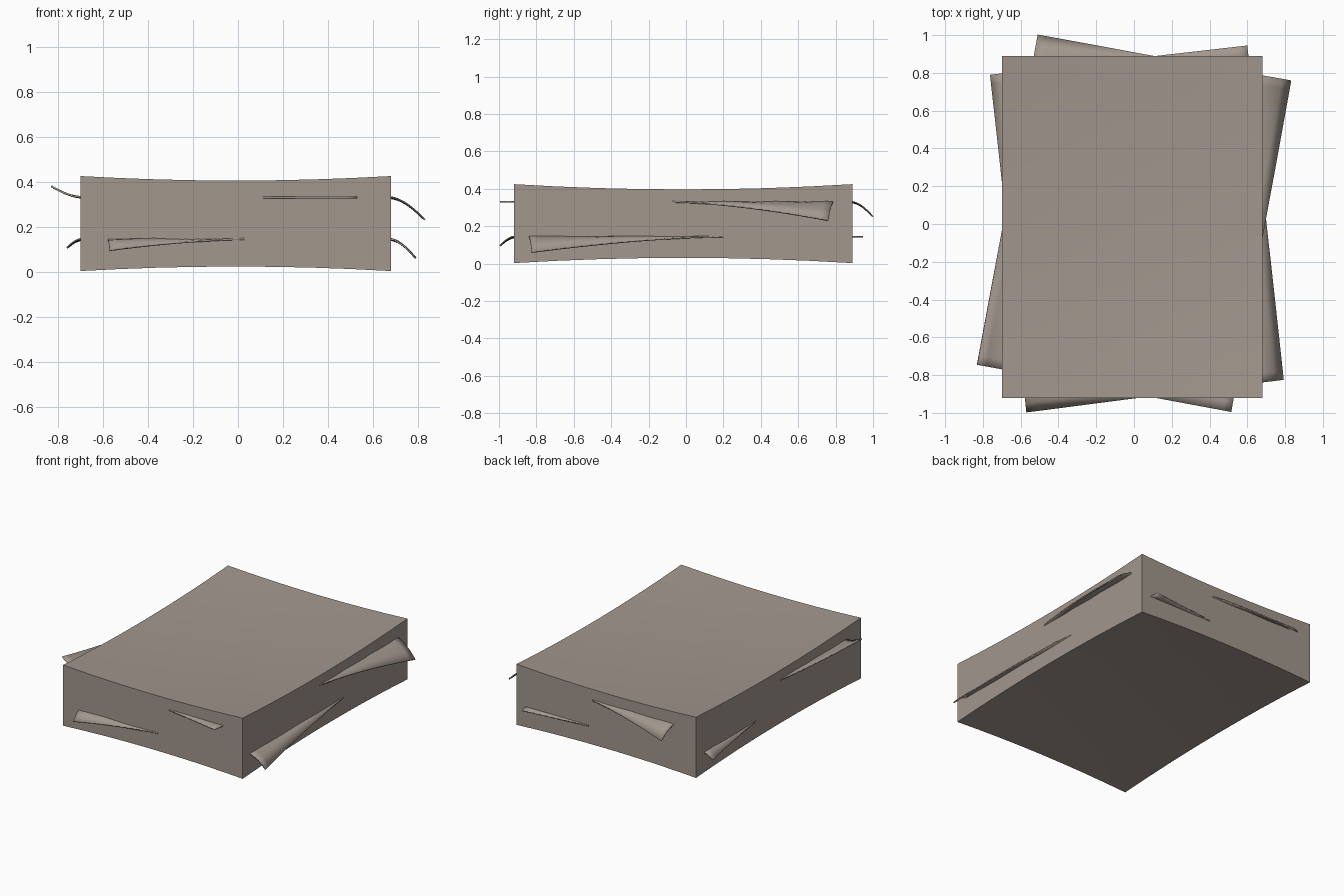
import bpy, bmesh

if "Cube" in bpy.data.objects:
    bpy.data.objects.remove(bpy.data.objects["Cube"])

X0, X1, Y0, Y1 = -0.70, 0.68, -0.92, 0.89     # walls of the stack

paper = bpy.data.materials.new("warm grey paper")
paper.diffuse_color = (0.36, 0.31, 0.27, 1)
paper.use_nodes = True
paper.node_tree.nodes["Principled BSDF"].inputs["Base Color"].default_value = paper.diffuse_color


def make_object(name, bm):
    bmesh.ops.recalc_face_normals(bm, faces=bm.faces)
    mesh = bpy.data.meshes.new(name)
    bm.to_mesh(mesh)
    bm.free()
    mesh.materials.append(paper)
    ob = bpy.data.objects.new(name, mesh)
    bpy.context.collection.objects.link(ob)
    bpy.context.view_layer.objects.active = ob
    ob.select_set(True)
    bpy.ops.object.shade_smooth_by_angle(angle=0.6)
    ob.select_set(False)
    return ob


def grid(bm, nx, ny, point):
    """Grid of quads; point(u, v) gives the position for u, v in 0..1."""
    vs = [[bm.verts.new(point(i / nx, j / ny)) for j in range(ny + 1)]
          for i in range(nx + 1)]
    for i in range(nx):
        for j in range(ny):
            bm.faces.new((vs[i][j], vs[i + 1][j], vs[i + 1][j + 1], vs[i][j + 1]))


# Stack: block whose top and bottom dip towards the middle
bm = bmesh.new()


def block_face(base, sign):
    def point(u, v):
        a, b = 2 * u - 1, 2 * v - 1
        sag = 0.02 * (1 - a * a) + 0.028 * (1 - b * b)
        return (X0 + (X1 - X0) * u, Y0 + (Y1 - Y0) * v, base + sign * sag)
    return point


grid(bm, 8, 8, block_face(0.425, -1))
grid(bm, 8, 8, block_face(0.003, 1))
bmesh.ops.bridge_loops(bm, edges=[e for e in bm.edges if e.is_boundary])
make_object("paper_stack", bm)


# Loose sheets: turned in the stack, with the projecting corners curled
def sheet(name, z, corners, curl):
    """corners: front left, front right, back right, back left (x, y).
    curl: height change at the left, front, right and back tips."""
    xs, ys = [c[0] for c in corners], [c[1] for c in corners]
    reach = (X0 - min(xs), Y0 - min(ys), max(xs) - X1, max(ys) - Y1)

    def point(u, v):
        w = ((1 - u) * (1 - v), u * (1 - v), u * v, (1 - u) * v)
        x = sum(k * c for k, c in zip(w, xs))
        y = sum(k * c for k, c in zip(w, ys))
        out = (X0 - x, Y0 - y, x - X1, y - Y1)
        dz = 0
        for side in range(4):
            # front and back edges project at both corners, only the left one curls
            if out[side] > 0 and not (side in (1, 3) and u > 0.5):
                if side == 1 and name == "upper_sheet":
                    continue
                dz += curl[side] * (out[side] / reach[side]) ** 1.6
        return (x, y, z + dz)

    bm = bmesh.new()
    grid(bm, 28, 36, point)
    ob = make_object(name, bm)
    mod = ob.modifiers.new("thickness", 'SOLIDIFY')
    mod.thickness = 0.008
    mod.offset = 0


sheet("upper_sheet", 0.33,
      [(-0.83, -0.745), (0.515, -0.995), (0.83, 0.76), (-0.51, 1.0)],
      (0.05, 0.0, -0.10, -0.08))
sheet("lower_sheet", 0.145,
      [(-0.57, -0.995), (0.79, -0.825), (0.60, 0.945), (-0.76, 0.79)],
      (-0.04, -0.05, -0.085, 0.0))
